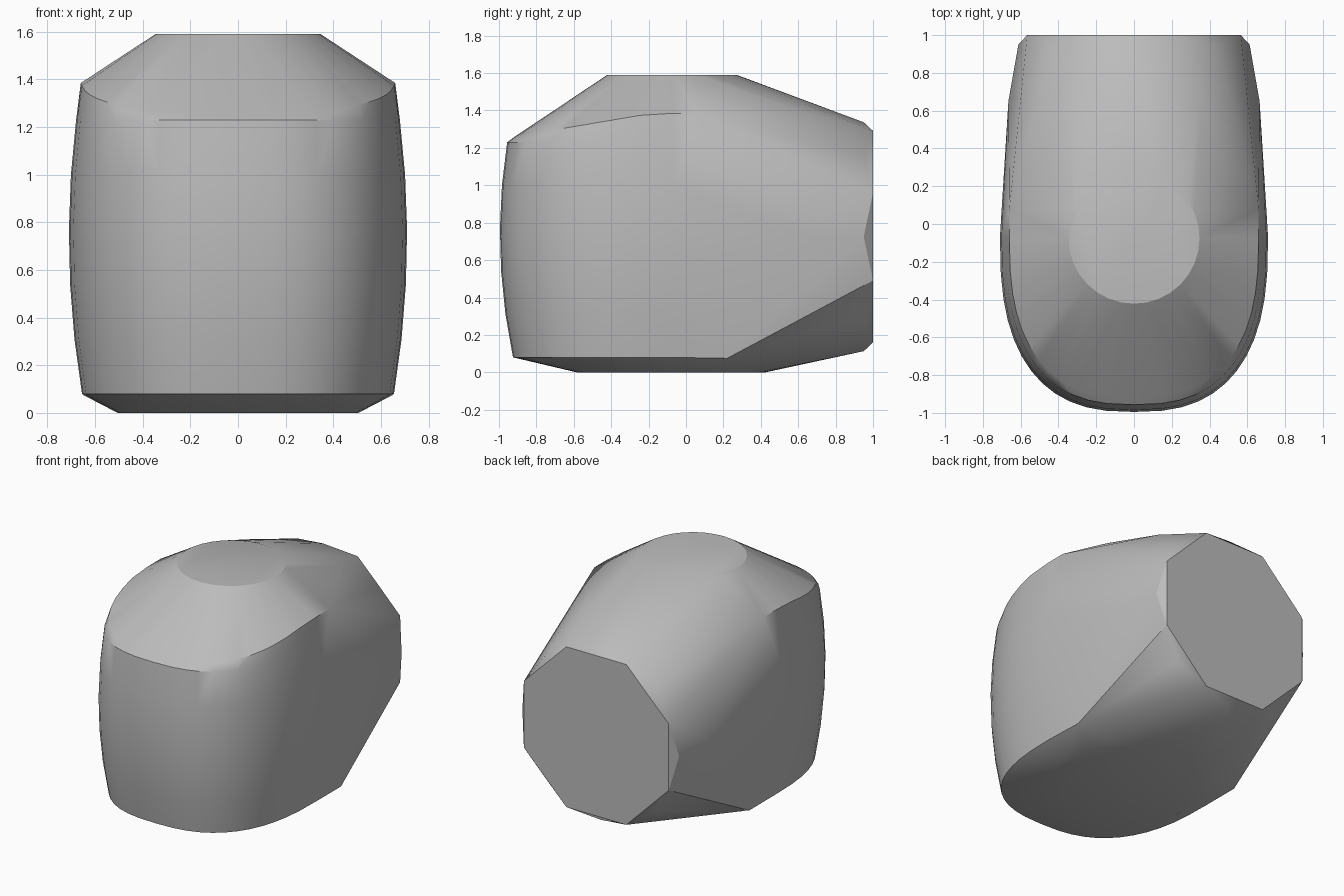
import bpy, bmesh
from math import sin, cos, pi, radians

cube = bpy.data.objects.get("Cube")
if cube:
    bpy.data.objects.remove(cube, do_unlink=True)

# Plain grey material
grey = bpy.data.materials.new("plain grey")
grey.use_nodes = True
colour = (0.5, 0.5, 0.5, 1)
grey.diffuse_color = colour
grey.node_tree.nodes["Principled BSDF"].inputs["Base Color"].default_value = colour

MID_Y = -0.07      # centre of the rounded front body
NECK_Z = 0.725     # centre height of the rear opening
points = []


def disc(radius, z, y):
    """Flat horizontal cap."""
    for i in range(32):
        a = 2 * pi * i / 32
        points.append((radius * cos(a), y + radius * sin(a), z))


def front_arc(half_width, depth, height, power=2.6):
    """Squared-off half oval facing forward; height depends on forward fraction."""
    for i in range(25):
        a = pi * i / 24
        c, f = cos(a), max(sin(a), 0) ** (2 / power)
        x = half_width * abs(c) ** (2 / power) * (1 if c > 0 else -1)
        points.append((x, MID_Y - depth * f, height(f)))


def octagon(radius, y, turn):
    """Upright eight-sided ring around the rear axis."""
    for i in range(8):
        a = 2 * pi * i / 8 + turn
        points.append((radius * cos(a), y, NECK_Z + radius * sin(a)))


# Top and bottom caps
disc(0.347, 1.59, -0.075)
disc(0.505, 0.0, -0.08)

# Bulging front body
for step in range(6):
    z = 0.08 + step * 0.23
    bulge = 1 - ((z - 0.74) / 0.66) ** 2
    front_arc(0.655 + 0.055 * bulge, 0.855 + 0.07 * bulge, lambda f, z=z: z)

# Upper rim, higher at the sides than at the front
front_arc(0.66, 0.845, lambda f: 1.385 - 0.125 * min(1, max(0, 1.15 * f - 0.15)))

# Rear opening with a narrow chamfer
octagon(0.612, 1.0, pi / 8)
octagon(0.612, 0.95, 0)

# Flank corners that lead back to the opening
for side in (-1, 1):
    for x, y, z in ((0.66, 0.08, 1.385), (0.65, 0.22, 0.075),
                    (0.665, 0.65, NECK_Z), (0.35, 0.66, 1.385)):
        points.append((side * x, y, z))

# Wrap one convex shell around all the sections
bm = bmesh.new()
for p in points:
    bm.verts.new(p)
bmesh.ops.remove_doubles(bm, verts=bm.verts, dist=0.001)
hull = bmesh.ops.convex_hull(bm, input=bm.verts)
spare = {g for g in hull["geom_interior"] + hull["geom_unused"]
         if isinstance(g, bmesh.types.BMVert)}
bmesh.ops.delete(bm, geom=list(spare), context="VERTS")
bmesh.ops.dissolve_limit(bm, angle_limit=radians(0.5), verts=bm.verts, edges=bm.edges)
bmesh.ops.recalc_face_normals(bm, faces=bm.faces)

mesh = bpy.data.meshes.new("rounded_shell")
bm.to_mesh(mesh)
bm.free()
mesh.materials.append(grey)
shell = bpy.data.objects.new("rounded_shell", mesh)
bpy.context.collection.objects.link(shell)
bpy.ops.object.select_all(action="DESELECT")
shell.select_set(True)
bpy.context.view_layer.objects.active = shell
bpy.ops.object.shade_smooth_by_angle(angle=radians(30))
